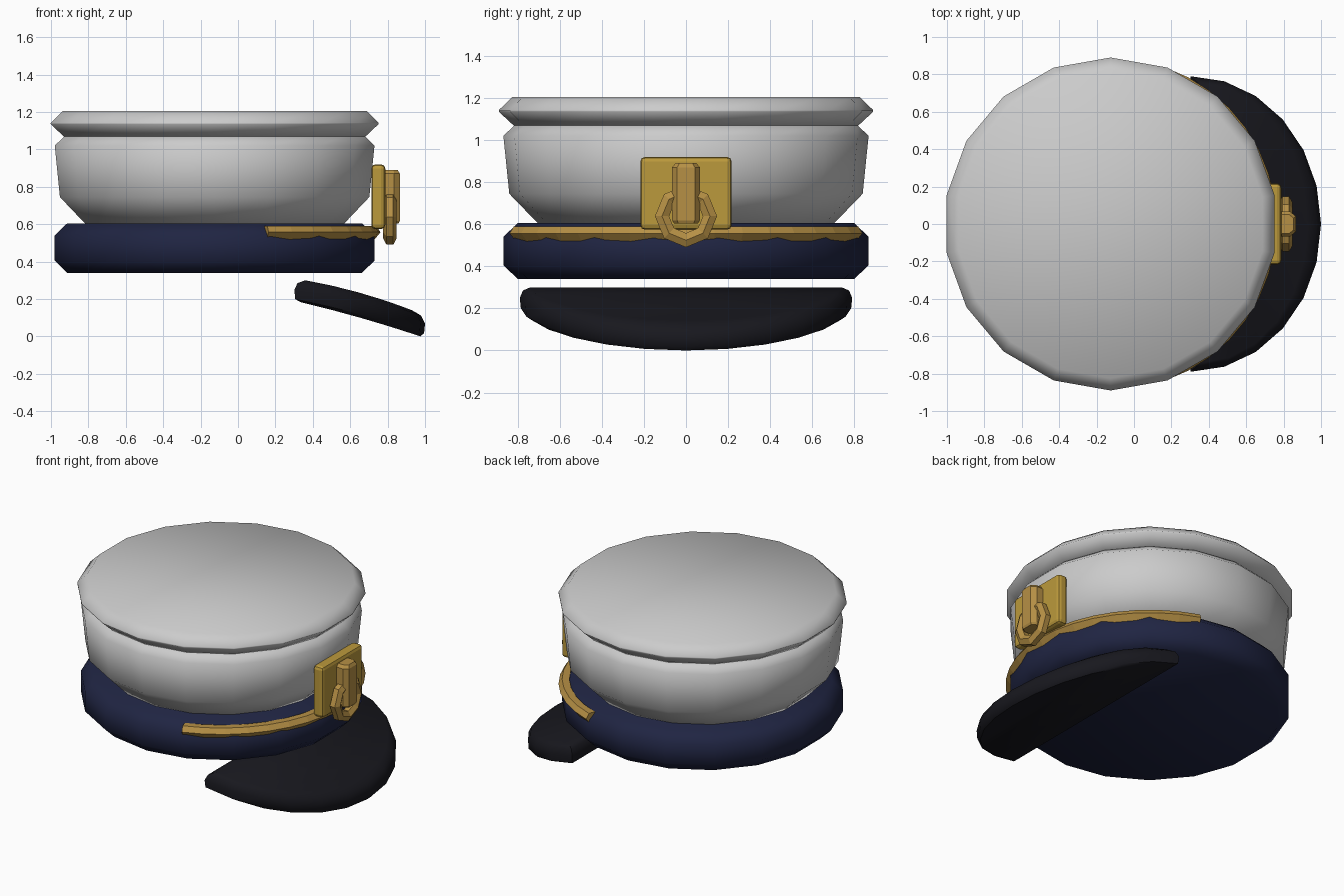
import bpy, bmesh
from math import sin, cos, pi, radians

if "Cube" in bpy.data.objects:
    bpy.data.objects.remove(bpy.data.objects["Cube"])

CX = -0.125   # axis of the round body


def material(name, rgb):
    m = bpy.data.materials.new(name)
    m.diffuse_color = (*rgb, 1)
    m.use_nodes = True
    m.node_tree.nodes["Principled BSDF"].inputs["Base Color"].default_value = m.diffuse_color
    return m


NAVY = material("navy_cloth", (0.014, 0.018, 0.055))
BLACK = material("black_leather", (0.009, 0.009, 0.013))
GOLD = material("gold", (0.50, 0.32, 0.045))
CORD = material("gold_cord", (0.47, 0.28, 0.06))


def loft(name, rings, mat=None, smooth=0, loop=False, strips=False):
    """Skin closed rings of points; cap the ends, or join them when loop is set."""
    bm = bmesh.new()
    vs = [[bm.verts.new(p) for p in r] for r in rings]
    n = len(rings[0])
    pairs = list(zip(vs, vs[1:])) + ([(vs[-1], vs[0])] if loop else [])
    for a, b in pairs:
        for i in range(n):
            j = (i + 1) % n
            bm.faces.new((a[i], a[j], b[j], b[i]))
    if not loop:
        for r in (vs[0], vs[-1]):
            if strips:
                for i in range(n // 2):
                    f = [r[i], r[i + 1], r[n - 2 - i], r[n - 1 - i]]
                    bm.faces.new(list(dict.fromkeys(f)))
            else:
                bm.faces.new(r)
    bmesh.ops.recalc_face_normals(bm, faces=bm.faces)
    me = bpy.data.meshes.new(name)
    bm.to_mesh(me)
    bm.free()
    ob = bpy.data.objects.new(name, me)
    bpy.context.collection.objects.link(ob)
    if mat:
        me.materials.append(mat)
    if smooth:
        bpy.ops.object.select_all(action='DESELECT')
        ob.select_set(True)
        bpy.context.view_layer.objects.active = ob
        bpy.ops.object.shade_smooth_by_angle(angle=radians(smooth))
    return ob


def turned(name, profile, mat=None):
    """18-sided body of revolution from (radius, z) points."""
    ang = [radians(10 + 20 * k) for k in range(18)]
    loft(name, [[(CX + r * cos(a), r * sin(a), z) for a in ang] for r, z in profile],
         mat, smooth=60)


# Round body: head band, crown and flat top
turned("head_band", [(0.80, 0.34), (0.868, 0.405), (0.868, 0.54), (0.80, 0.605)], NAVY)
turned("crown", [(0.70, 0.60), (0.84, 0.745), (0.868, 1.02), (0.81, 1.075)])
turned("top_disc", [(0.82, 1.07), (0.89, 1.135), (0.89, 1.142), (0.825, 1.205)])


# Visor: sloping half disc with rounded rim, gently arched from back to front
def half_disc(x0, x1, ry, z0, z1, arch):
    pts = []
    for k in range(13):
        a = -pi / 2 + pi * k / 12
        t = cos(a)
        pts.append((x0 + (x1 - x0) * t, ry * sin(a), z0 + (z1 - z0) * t + arch * 4 * t * (1 - t)))
    return pts


loft("visor", [half_disc(0.335, 0.975, 0.755, 0.183, 0.0, 0.008),
               half_disc(0.305, 0.995, 0.785, 0.20, 0.018, 0.01),
               half_disc(0.302, 1.0, 0.79, 0.25, 0.07, 0.015),
               half_disc(0.318, 0.978, 0.775, 0.285, 0.112, 0.015),
               half_disc(0.36, 0.93, 0.74, 0.30, 0.14, 0.015)],
     BLACK, smooth=50, strips=True)

# Cord around the front of the band
section = [(0.82, 0.59), (0.865, 0.59), (0.887, 0.557), (0.85, 0.512), (0.82, 0.512)]
arc = [radians(-71 + 142 * k / 16) for k in range(17)]
loft("band_cord", [[(CX + r * cos(a), r * sin(a), z) for r, z in section] for a in arc], CORD)

# Badge: bevelled plate, upright bar and ring
bpy.ops.mesh.primitive_cube_add(size=1, location=(0.75, 0, 0.747))
plate = bpy.context.object
plate.name = "badge_plate"
plate.scale = (0.075, 0.434, 0.346)
bpy.ops.object.transform_apply(location=False, rotation=False, scale=True)
plate.data.materials.append(GOLD)
bev = plate.modifiers.new("bevel", 'BEVEL')
bev.width = 0.022
bev.segments = 2


def bar_ring(z, s):
    half = [(0.77, 0.066), (0.835, 0.066), (0.865, 0.042)]
    pts = half + [(x, -y) for x, y in reversed(half)]
    return [(0.82 + (x - 0.82) * s, y * s, z) for x, y in pts]


loft("badge_bar", [bar_ring(0.603, 0.85), bar_ring(0.618, 1), bar_ring(0.87, 1),
                   bar_ring(0.89, 0.75)], CORD)

ring = []
for k in range(8):
    a = k * pi / 4
    sec = []
    for j in range(6):
        b = radians(30 + 60 * j)
        r = 0.114 + 0.039 * cos(b)
        sec.append((0.812 + 0.036 * sin(b), r * cos(a), 0.638 + r * sin(a)))
    ring.append(sec)
loft("badge_ring", ring, CORD, loop=True)
